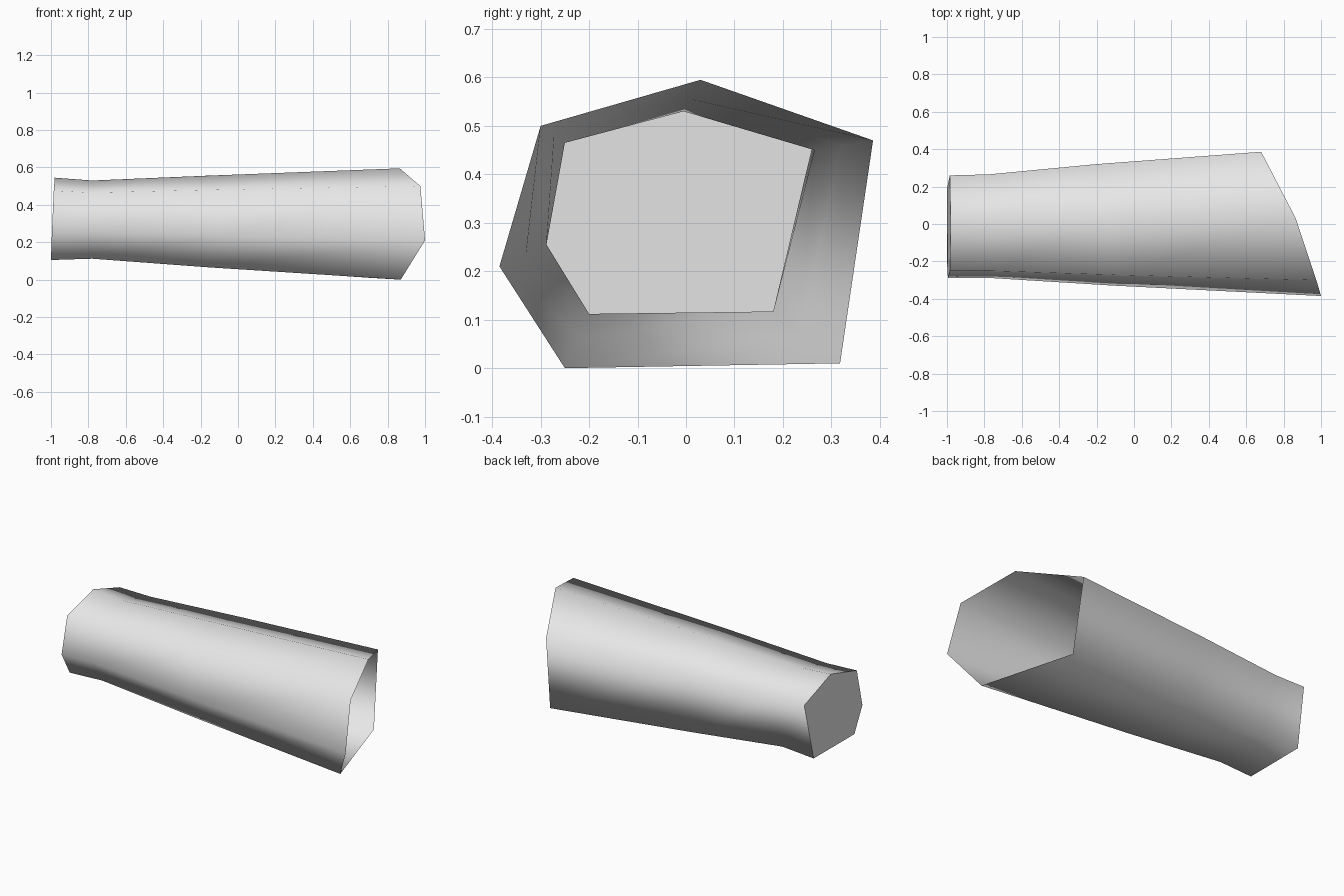
import bpy, bmesh

if "Cube" in bpy.data.objects:
    bpy.data.objects.remove(bpy.data.objects["Cube"])

# Rings of the six-sided sleeve, (x, y, z) ordered: top, back top, back bottom,
# front bottom, front, front top
cuff = [(-0.98, -0.005, 0.545), (-0.985, 0.26, 0.455), (-1.0, 0.19, 0.107),
        (-1.0, -0.205, 0.105), (-0.995, -0.29, 0.25), (-0.985, -0.25, 0.475)]
neck = [(-0.78, -0.005, 0.53), (-0.78, 0.265, 0.45), (-0.78, 0.18, 0.117),
        (-0.78, -0.2, 0.112), (-0.78, -0.288, 0.255), (-0.78, -0.25, 0.465)]
middle = [(-0.16, 0.005, 0.556), (-0.2, 0.32, 0.458), (-0.2, 0.235, 0.072),
          (-0.16, -0.22, 0.066), (-0.1, -0.33, 0.236), (-0.1, -0.272, 0.481)]
opening = [(0.865, 0.03, 0.595), (0.68, 0.386, 0.47), (0.7, 0.318, 0.01),
           (0.87, -0.25, 0.0), (1.0, -0.385, 0.21), (0.975, -0.3, 0.5)]

grey = bpy.data.materials.new("light grey")
grey.diffuse_color = (0.8, 0.8, 0.8, 1)
grey.use_nodes = True
grey.node_tree.nodes["Principled BSDF"].inputs["Base Color"].default_value = grey.diffuse_color

# Single-wall sleeve, open at the slanted wide end
bm = bmesh.new()
rings = [[bm.verts.new(p) for p in r] for r in (cuff, neck, middle, opening)]
for a, b in zip(rings, rings[1:]):
    for i in range(6):
        j = (i + 1) % 6
        bm.faces.new((a[i], a[j], b[j], b[i]))
# End cap on the narrow end
cap = bm.faces.new(rings[0][::-1])
bm.normal_update()
bmesh.ops.recalc_face_normals(bm, faces=bm.faces[:])
if cap.normal.x > 0:
    bmesh.ops.reverse_faces(bm, faces=bm.faces[:])
for f in bm.faces:
    f.smooth = f is not cap
for e in cap.edges:
    e.smooth = False

mesh = bpy.data.meshes.new("sleeve")
bm.to_mesh(mesh)
bm.free()
mesh.materials.append(grey)
sleeve = bpy.data.objects.new("sleeve", mesh)
bpy.context.collection.objects.link(sleeve)
